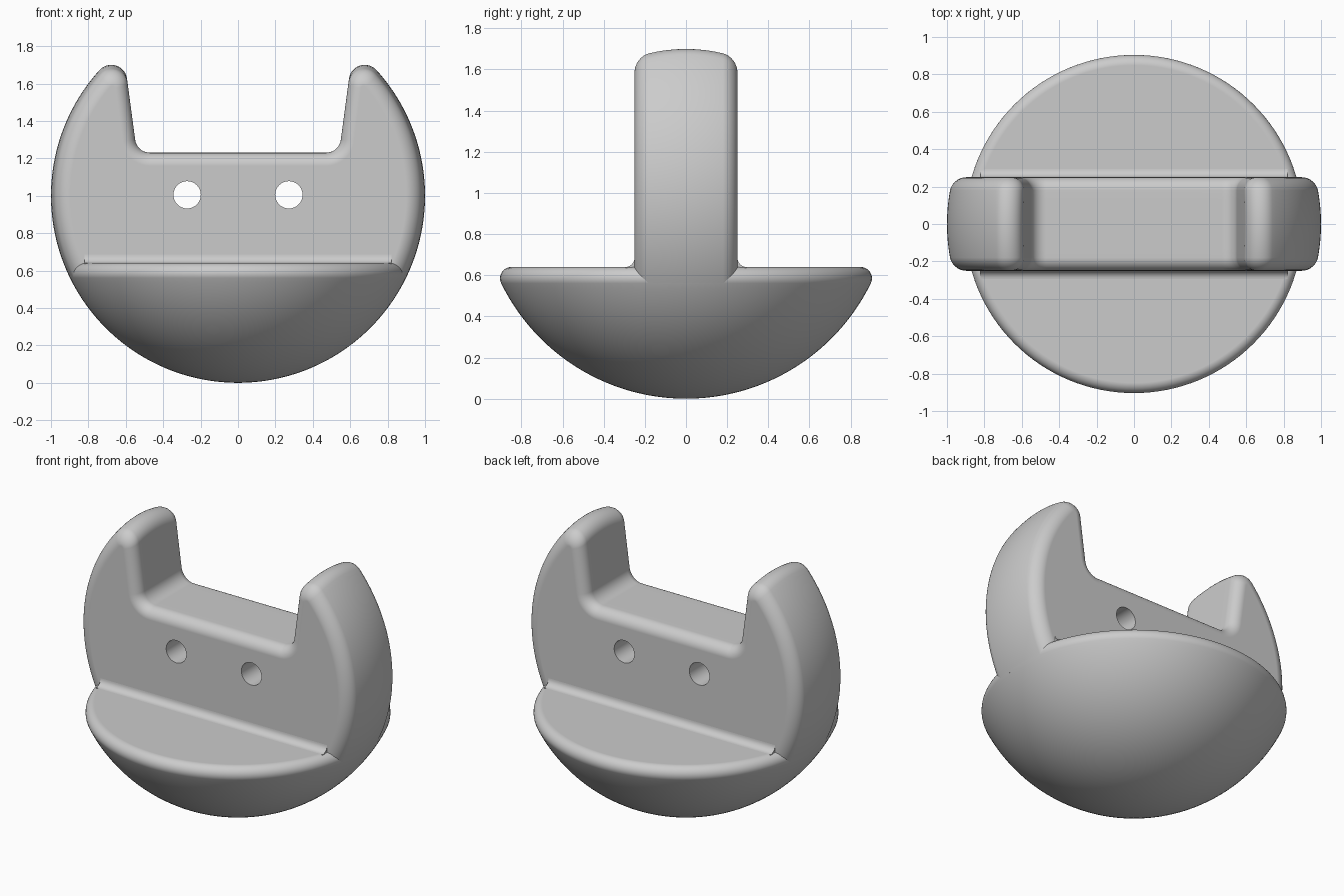
import bpy, bmesh, math
from math import sin, cos, sqrt, pi, radians

cube = bpy.data.objects.get("Cube")
if cube:
    bpy.data.objects.remove(cube, do_unlink=True)

grey = bpy.data.materials.new("light grey")
grey.use_nodes = True
COLOUR = (0.6, 0.6, 0.6, 1)
grey.diffuse_color = COLOUR
grey.node_tree.nodes["Principled BSDF"].inputs["Base Color"].default_value = COLOUR

TOP = 0.64      # height of the flat bowl top
HALF = 0.25     # half thickness of the slab
ROUND = 0.07    # edge rounding of the slab


def loft(name, rings):
    """Skin closed rings of equal length and cap both ends."""
    bm = bmesh.new()
    loops = [[bm.verts.new(p) for p in ring] for ring in rings]
    n = len(loops[0])
    for a, b in zip(loops, loops[1:]):
        for i in range(n):
            j = (i + 1) % n
            bm.faces.new((a[i], a[j], b[j], b[i]))
    bm.faces.new(loops[0])
    bm.faces.new(loops[-1])
    bmesh.ops.recalc_face_normals(bm, faces=bm.faces)
    mesh = bpy.data.meshes.new(name)
    bm.to_mesh(mesh)
    bm.free()
    mesh.materials.append(grey)
    obj = bpy.data.objects.new(name, mesh)
    bpy.context.collection.objects.link(obj)
    return obj


def activate(obj):
    bpy.ops.object.select_all(action='DESELECT')
    obj.select_set(True)
    bpy.context.view_layer.objects.active = obj


def smooth(obj):
    activate(obj)
    bpy.ops.object.shade_smooth_by_angle(angle=radians(35))
    mod = obj.modifiers.new("flat caps", 'WEIGHTED_NORMAL')
    mod.keep_sharp = True


def arc(cx, cz, r, start, end, steps):
    span = end - start
    return [(cx + r * cos(start + span * i / steps),
             cz + r * sin(start + span * i / steps)) for i in range(steps + 1)]


# Bowl: lower part of a unit ball with a rounded rim
RIM = 0.055
rim_z = TOP - RIM
rim_r = sqrt((1 - RIM) ** 2 - (1 - rim_z) ** 2)
tangent = math.atan2(rim_z - 1, rim_r)
profile = arc(0, 1, 1, radians(-89), tangent, 40)
profile += arc(rim_r, rim_z, RIM, tangent, pi / 2, 10)[1:]
SEG = 128
bowl = loft("bowl", [[(r * cos(2 * pi * k / SEG), r * sin(2 * pi * k / SEG), z)
                      for k in range(SEG)] for r, z in profile])
smooth(bowl)

# Slab: round plate with a notch that leaves two horns
LEAN = 0.133          # slope of the notch walls
WALL = 0.51           # wall position at ball centre height
TIP, NOTCH = 0.085, 0.08
FLOOR = 1.23


def outline(y, inset):
    ball = sqrt(1 - y * y)
    stretch = sqrt(1 + LEAN ** 2)
    tilt = math.atan(LEAN)
    # Tip circle touches both the ball and the notch wall
    a = WALL + TIP * stretch
    rho = ball - TIP
    u = (-a * LEAN + sqrt((a * LEAN) ** 2 - stretch ** 2 * (a * a - rho * rho))) / stretch ** 2
    tx = a + LEAN * u
    touch = math.atan2(u, tx)
    # Concave corner between wall and notch floor
    cz = FLOOR + NOTCH
    cx = WALL + LEAN * (cz - 1) - NOTCH * stretch
    half = arc(0, 1, ball - inset, math.asin(-0.45), touch, 44)
    half += arc(tx, 1 + u, TIP - inset, touch, pi - tilt, 12)[1:]
    half += arc(cx, cz, NOTCH + inset, -tilt, -pi / 2, 10)
    half += [(cx * f, FLOOR - inset) for f in (0.6, 0.2)]
    full = half + [(-x, z) for x, z in reversed(half)]
    return [(x, y, z) for x, z in full]


core = HALF - ROUND
layers = [(core * k / 4, 0) for k in range(5)]
layers += [(core + ROUND * sin(t), ROUND * (1 - cos(t)))
           for t in (pi / 2 * k / 8 for k in range(1, 9))]
layers = [(-y, d) for y, d in reversed(layers[1:])] + layers
slab = loft("notched_slab", [outline(y, d) for y, d in layers])

# Two through holes
for x in (-0.272, 0.272):
    cutter = loft("hole_cutter", [[(px, y, pz) for px, pz in
                                   arc(x, 1.005, 0.073, 0, 2 * pi, 40)[:-1]]
                                  for y in (-0.4, 0.4)])
    cutter.hide_render = True
    activate(slab)
    mod = slab.modifiers.new("hole", 'BOOLEAN')
    mod.operation = 'DIFFERENCE'
    mod.solver = 'EXACT'
    mod.object = cutter
    bpy.ops.object.modifier_apply(modifier=mod.name)
    bpy.data.objects.remove(cutter, do_unlink=True)
smooth(slab)

# Soft concave joints where the slab meets the bowl top
COVE = 0.045
section = [(HALF - 0.01, TOP - 0.01), (HALF - 0.01, TOP + COVE)]
section += arc(HALF + COVE, TOP + COVE, COVE, pi, 1.5 * pi, 8)
section += [(HALF + COVE, TOP - 0.01)]
for name, side in (("front_cove", -1), ("back_cove", 1)):
    cove = loft(name, [[(x, side * y, z) for y, z in section] for x in (-0.82, 0.82)])
    smooth(cove)
